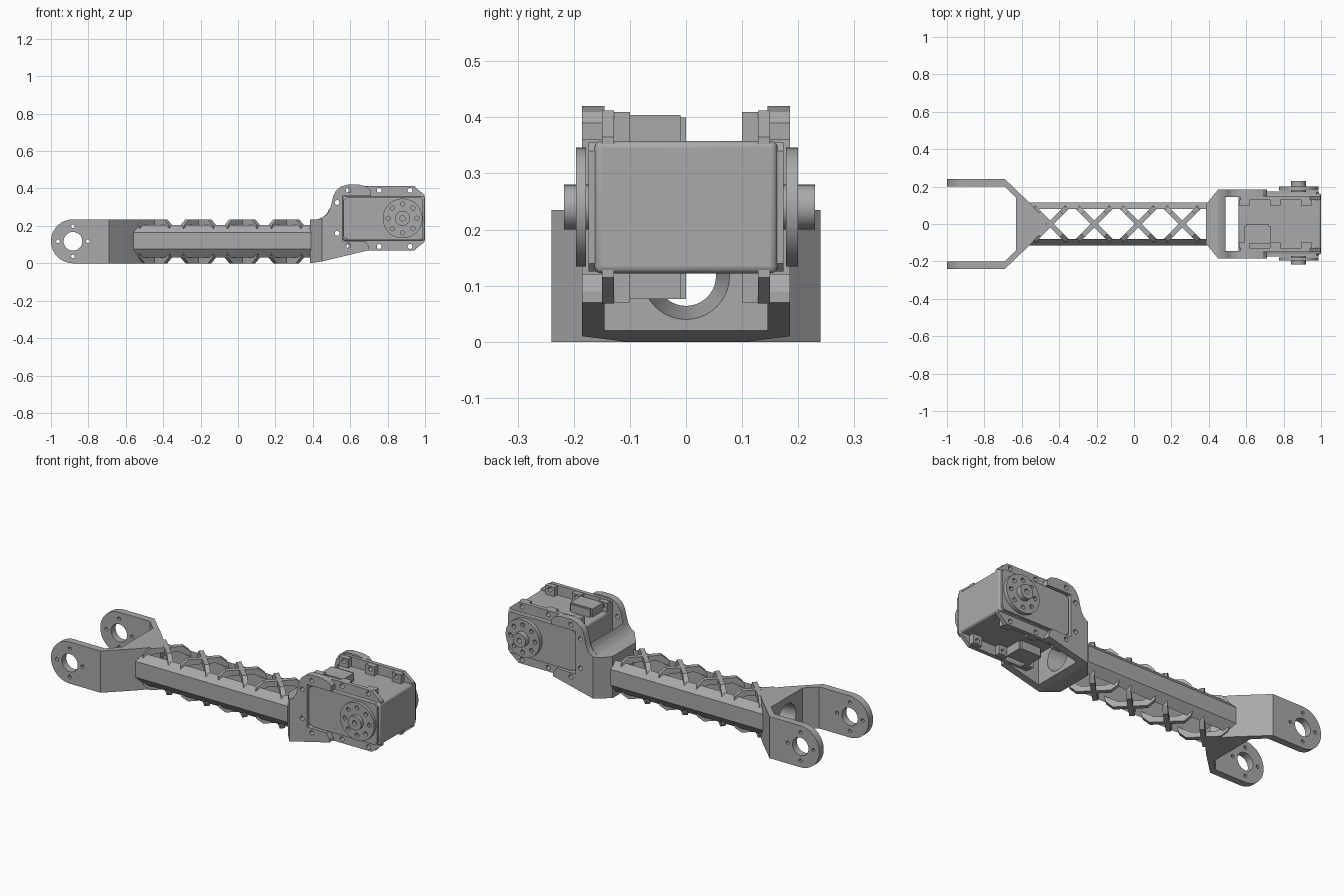
import bpy, bmesh, math
from mathutils import Matrix, Vector

cube = bpy.data.objects.get("Cube")
if cube:
    bpy.data.objects.remove(cube)

grey = bpy.data.materials.new("plain_grey")
grey.use_nodes = True
GREY = (0.4, 0.4, 0.4, 1)
grey.diffuse_color = GREY
for node in grey.node_tree.nodes:
    if node.type == 'BSDF_PRINCIPLED':
        node.inputs["Base Color"].default_value = GREY
parts = []
H = 0.235          # height of the arm
MID = H / 2        # centre height of the arm
SERVO_Z = 0.24     # centre height of the motor


def circle(cx, cy, r, n=32, start=0.0, sweep=2 * math.pi):
    full = sweep > 6.28
    steps = n if full else n - 1
    return [(cx + r * math.cos(start + sweep * i / steps),
             cy + r * math.sin(start + sweep * i / steps)) for i in range(n)]


def prism(name, outline, axis, a, b, holes=()):
    """Extrude a flat outline with holes from a to b along an axis."""
    bm = bmesh.new()
    loops = [[bm.verts.new((u, v, 0)) for u, v in loop] for loop in [outline, *holes]]
    if holes:
        edges = [bm.edges.new((l[i - 1], l[i])) for l in loops for i in range(len(l))]
        bmesh.ops.triangle_fill(bm, use_beauty=True, use_dissolve=False,
                                edges=edges, normal=(0, 0, 1))
    else:
        bm.faces.new(loops[0])
    top = bmesh.ops.extrude_face_region(bm, geom=bm.faces[:], use_keep_orig=True)["geom"]
    bmesh.ops.translate(bm, vec=(0, 0, b - a),
                        verts=[g for g in top if isinstance(g, bmesh.types.BMVert)])
    for vert in bm.verts:
        u, v, w = vert.co
        w += a
        vert.co = {'x': (w, u, v), 'y': (u, w, v), 'z': (u, v, w)}[axis]
    bmesh.ops.recalc_face_normals(bm, faces=bm.faces[:])
    mesh = bpy.data.meshes.new(name)
    bm.to_mesh(mesh)
    bm.free()
    mesh.materials.append(grey)
    obj = bpy.data.objects.new(name, mesh)
    bpy.context.scene.collection.objects.link(obj)
    parts.append(obj)
    return obj


def box(name, x0, x1, y0, y1, z0, z1, bevel=0.0):
    obj = prism(name, [(x0, y0), (x1, y0), (x1, y1), (x0, y1)], 'z', z0, z1)
    if bevel:
        mod = obj.modifiers.new("rounding", 'BEVEL')
        mod.width, mod.segments = bevel, 3
    return obj


def both_sides(name, outline, y0, y1, holes=()):
    for side, s in (("left", 1), ("right", -1)):
        lo, hi = sorted((s * y0, s * y1))
        prism(f"{side}_{name}", outline, 'y', lo, hi, holes)


def bore(obj, x0, r0, x1, r1):
    """Cut a conical hole along x."""
    bm = bmesh.new()
    turn = Matrix.Translation(((x0 + x1) / 2, 0, MID)) @ Matrix.Rotation(math.pi / 2, 4, 'Y')
    bmesh.ops.create_cone(bm, cap_ends=True, segments=40, radius1=r0, radius2=r1,
                          depth=x1 - x0, matrix=turn)
    mesh = bpy.data.meshes.new("bore_cutter")
    bm.to_mesh(mesh)
    bm.free()
    cutter = bpy.data.objects.new("bore_cutter", mesh)
    bpy.context.scene.collection.objects.link(cutter)
    cutter.hide_render = True
    mod = obj.modifiers.new("bore", 'BOOLEAN')
    mod.operation, mod.object = 'DIFFERENCE', cutter
    graph = bpy.context.evaluated_depsgraph_get()
    cut = bpy.data.meshes.new_from_object(obj.evaluated_get(graph))
    obj.modifiers.clear()
    obj.data = cut
    bpy.data.objects.remove(cutter)


# Fork: two rounded ears and the yoke that joins them
ear_x = -1 + MID
ear = [(-0.69, 0), (-0.69, H)] + circle(ear_x, MID, MID, 24, math.pi / 2, math.pi)
ear_holes = [circle(ear_x, MID, 0.05)]
ear_holes += [circle(ear_x + dx, MID + dz, 0.01, 12)
              for dx, dz in ((0.08, 0), (-0.08, 0), (0, 0.08), (0, -0.08))]
both_sides("fork_ear", ear, 0.2, 0.24, ear_holes)
half = [(-0.47, 0.02), (-0.56, 0.115), (-0.69, 0.24), (-0.69, 0.2), (-0.63, 0.14)]
yoke = prism("fork_yoke", half + [(x, -y) for x, y in reversed(half)], 'z', 0, H)
bore(yoke, -0.66, 0.085, -0.44, 0.05)

# Side rails with bevelled outer faces, mitred against the yoke
for side, s in (("left", 1), ("right", -1)):
    section = [(0.08, 0.03), (0.115, 0.075), (0.115, 0.165), (0.08, 0.205)]
    rail = prism(f"{side}_rail", [(s * y, z) for y, z in section], 'x', -0.56, 0.39)
    for v in rail.data.vertices:
        if v.co.x < 0 and abs(v.co.y) < 0.1:
            v.co.x += 0.03

# Crossed lattice bars on the top and bottom of the arm
half_bar = [(0.06, 0.205), (0.1, 0.185), (0.13, 0.17), (0.12, 0.205), (0.085, H)]
bar = half_bar + [(-u, z) for u, z in reversed(half_bar)]
for i in range(4):
    for level in ("upper", "lower"):
        for angle in (45, -45):
            shape = bar if level == "upper" else [(u, H - z) for u, z in bar]
            obj = prism(f"{level}_lattice_bar", shape, 'y', -0.013, 0.013)
            obj.data.transform(Matrix.Translation((-0.447 + 0.235 * i, 0, 0))
                               @ Matrix.Rotation(math.radians(angle), 4, 'Z'))

# Shoulder: flared neck and the curved wall behind the motor
neck = prism("shoulder_neck", [(0.385, 0), (0.45, 0.01), (0.45, 0.245), (0.42, H), (0.385, H)],
             'y', -1, 1)
for v in neck.data.vertices:
    v.co.y *= 0.105 + (v.co.x - 0.385) / 0.065 * 0.08
wall = prism("shoulder_wall", [(0.45, 0.01), (0.49, 0.02), (0.49, 0.3), (0.483, 0.28),
                               (0.47, 0.26), (0.45, 0.245)], 'y', -0.15, 0.15)
for obj in (neck, wall):
    bore(obj, 0.37, 0.05, 0.5, 0.08)

# Cradle cheeks clasping the motor
cheek = [(0.45, 0.01), (0.7, 0.07), (0.7, 0.09), (0.68, 0.12), (0.56, 0.12), (0.56, 0.36),
         (0.71, 0.36), (0.71, 0.39), (0.69, 0.41), (0.65, 0.42), (0.585, 0.42), (0.55, 0.41),
         (0.525, 0.39), (0.51, 0.36), (0.5, 0.32), (0.49, 0.285), (0.473, 0.26), (0.45, 0.245)]
screws = [(0.53, 0.325), (0.53, 0.16), (0.59, 0.39), (0.59, 0.095)]
both_sides("cradle_cheek", cheek, 0.145, 0.185, [circle(x, z, 0.013, 14) for x, z in screws])

# Motor case with raised side covers
box("motor_case", 0.56, 1.0, -0.163, 0.163, 0.122, 0.358, 0.012)
cover = [(0.565, 0.14), (0.59, 0.125), (0.975, 0.125), (0.99, 0.14), (0.99, 0.34),
         (0.975, 0.355), (0.59, 0.355), (0.565, 0.34)]
both_sides("motor_cover", cover, 0.15, 0.174)

# Mounting flanges and screw lugs above and below the case
for level, s in (("upper", 1), ("lower", -1)):
    def at(x, h):
        return (x, SERVO_Z + s * h)
    flange = [at(*p) for p in ((0.56, 0.1), (0.56, 0.16), (0.57, 0.172), (0.94, 0.172),
                               (0.998, 0.125), (0.998, 0.1))]
    spots = (0.59, 0.755, 0.92)
    both_sides(f"{level}_flange", flange, 0.128, 0.15,
               [circle(*at(x, 0.15), 0.013, 14) for x in spots])
    for x in spots:
        lug = [at(x + dx, h) for dx, h in ((-0.028, 0.11), (0.028, 0.11),
                                           (0.028, 0.17), (-0.028, 0.17))]
        both_sides(f"{level}_screw_lug", lug, 0.1, 0.128, [circle(*at(x, 0.15), 0.013, 14)])
    z0, z1 = sorted((SERVO_Z + s * 0.11, SERVO_Z + s * 0.164))
    box(f"{level}_connector", 0.59, 0.73, -0.105, -0.01, z0, z1)
    box(f"{level}_connector_lip", 0.6, 0.72, -0.01, 0, z0, z1 - 0.004 * (s > 0))

# Output horns on both sides of the motor
hx, hz = 0.88, SERVO_Z
bolts = [circle(hx + 0.077 * math.cos(k * math.pi / 4), hz + 0.077 * math.sin(k * math.pi / 4),
                0.012, 12) for k in range(8)]
for side, s, disc, hub in (("left", 1, 0.2, 0.23), ("right", -1, 0.196, 0.217)):
    lo, hi = sorted((s * 0.178, s * disc))
    prism(f"{side}_horn_disc", circle(hx, hz, 0.106, 48), 'y', lo, hi, bolts)
    lo, hi = sorted((s * 0.16, s * hub))
    prism(f"{side}_horn_hub", circle(hx, hz, 0.04), 'y', lo, hi, [circle(hx, hz, 0.014, 14)])

# Smooth the round faces and keep the edges sharp
for obj in bpy.context.selected_objects:
    obj.select_set(False)
for obj in parts:
    obj.select_set(True)
bpy.context.view_layer.objects.active = parts[0]
bpy.ops.object.shade_smooth_by_angle(angle=math.radians(30))
